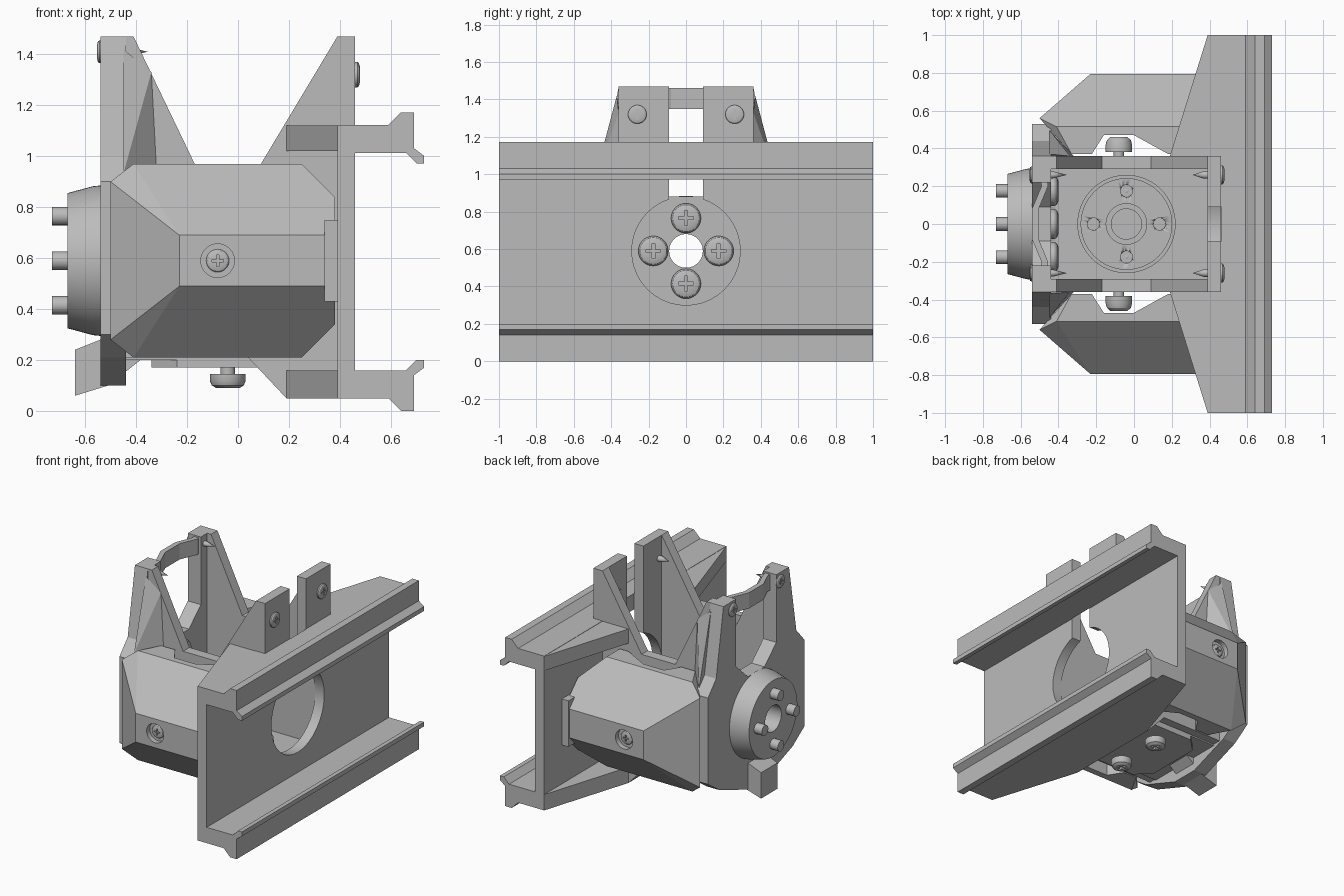
import bpy, bmesh
from math import radians, cos, sin, pi
from mathutils import Vector

cube = bpy.data.objects.get("Cube")
if cube:
    bpy.data.objects.remove(cube, do_unlink=True)

grey = bpy.data.materials.new("plain grey")
grey.use_nodes = True
COLOUR = (0.5, 0.5, 0.5, 1)
grey.diffuse_color = COLOUR
grey.node_tree.nodes["Principled BSDF"].inputs["Base Color"].default_value = COLOUR


def finish(name, bm):
    bmesh.ops.recalc_face_normals(bm, faces=bm.faces)
    mesh = bpy.data.meshes.new(name)
    bm.to_mesh(mesh)
    bm.free()
    mesh.materials.append(grey)
    ob = bpy.data.objects.new(name, mesh)
    bpy.context.collection.objects.link(ob)
    return ob


def activate(ob):
    for other in bpy.context.selected_objects:
        other.select_set(False)
    ob.select_set(True)
    bpy.context.view_layer.objects.active = ob


def prism(name, points, axis, a, b):
    """Extrude a 2D outline along an axis from a to b."""
    place = {"x": lambda p, d: (d, p[0], p[1]),
             "y": lambda p, d: (p[0], d, p[1]),
             "z": lambda p, d: (p[0], p[1], d)}[axis]
    bm = bmesh.new()
    face = bm.faces.new([bm.verts.new(place(p, a)) for p in points])
    out = bmesh.ops.extrude_face_region(bm, geom=[face])
    shift = Vector(place((0, 0), b - a))
    bmesh.ops.translate(bm, vec=shift, verts=[v for v in out["geom"] if isinstance(v, bmesh.types.BMVert)])
    return finish(name, bm)


def box(name, x, y, z):
    return prism(name, [(x[0], y[0]), (x[1], y[0]), (x[1], y[1]), (x[0], y[1])], "z", *z)


def hull(name, points):
    bm = bmesh.new()
    for p in points:
        bm.verts.new(p)
    bmesh.ops.convex_hull(bm, input=bm.verts)
    bmesh.ops.dissolve_limit(bm, angle_limit=radians(1), verts=bm.verts, edges=bm.edges)
    return finish(name, bm)


def lathe(name, profile, loc, direction, steps=40):
    """Revolve (radius, height) points around a direction."""
    bm = bmesh.new()
    verts = [bm.verts.new((r, 0, h)) for r, h in profile]
    edges = [bm.edges.new(pair) for pair in zip(verts, verts[1:])]
    bmesh.ops.spin(bm, geom=verts + edges, cent=(0, 0, 0), axis=(0, 0, 1),
                   angle=2 * pi, steps=steps)
    bmesh.ops.remove_doubles(bm, verts=bm.verts, dist=0.0001)
    turn = Vector(direction).to_track_quat("Z", "Y").to_matrix()
    bmesh.ops.transform(bm, matrix=turn.to_4x4(), verts=bm.verts)
    bmesh.ops.translate(bm, vec=loc, verts=bm.verts)
    ob = finish(name, bm)
    activate(ob)
    bpy.ops.object.shade_smooth_by_angle(angle=radians(30))
    return ob


def rod(name, loc, direction, r, length):
    return lathe(name, [(0, 0), (r, 0), (r, length), (0, length)], loc, direction)


def cut(ob, cutter):
    mod = ob.modifiers.new("cut", "BOOLEAN")
    mod.operation, mod.solver, mod.object = "DIFFERENCE", "EXACT", cutter
    activate(ob)
    bpy.ops.object.modifier_apply(modifier=mod.name)
    bpy.data.objects.remove(cutter, do_unlink=True)


def screw(name, loc, direction, r, h, shank):
    """Rounded head with a cross slot and a pointed shank behind it."""
    s = 0.4 * r
    ob = lathe(name, [(0, -shank), (s, -shank * 0.6), (s, 0), (r, 0), (r, h * 0.5),
                      (r * 0.9, h * 0.8), (r * 0.65, h), (0, h)], loc, direction, 28)
    d = Vector(direction)
    top = Vector(loc) + d * h
    sides = [Vector(v) for v in ((1, 0, 0), (0, 1, 0), (0, 0, 1)) if abs(d.dot(Vector(v))) < 0.5]
    for u, v in (sides, sides[::-1]):
        half = u * r * 0.5 + v * r * 0.1 + d * h * 0.4
        half = Vector(map(abs, half))
        lo, hi = top - half, top + half
        cut(ob, box("slot_cutter", *zip(lo, hi)))
    return ob


MID = 0.59      # height of the main axis
SIDES = ((1, "left"), (-1, "right"))

# Double-lipped rail with round opening and slot
half = [(0.39, 0.05), (0.59, 0.05), (0.64, 0), (0.69, 0), (0.69, 0.14), (0.73, 0.17),
        (0.73, 0.2), (0.7, 0.2), (0.66, 0.16), (0.46, 0.16)]
rail = prism("rail", half + [(x, 1.172 - z) for x, z in reversed(half)], "y", -1, 1)
cut(rail, rod("hole_cutter", (0.3, 0, MID), (1, 0, 0), 0.29, 0.2))
cut(rail, box("slot_cutter", (0.3, 0.462), (-0.09, 0.09), (MID, 1.3)))

# Tapered lower shelf behind the rail
prism("lower_shelf", [(0.4, -1), (0.4, 1), (0.39, 1), (0.19, 0.36), (0.19, -0.36), (0.39, -1)],
      "z", 0.05, 0.16)

# Floor with disc
floor = box("floor", (-0.45, 0.4), (-0.3, 0.3), (0.2, 0.23))
prism("under_plate", [(-0.34, -0.2), (-0.24, -0.3), (0.15, -0.3), (0.25, -0.2),
                      (0.25, 0.2), (0.15, 0.3), (-0.24, 0.3), (-0.34, 0.2)], "z", 0.17, 0.21)
disc = lathe("floor_disc", [(0, 0.01), (0.08, 0.01), (0.08, 0.03), (0.11, 0.03), (0.11, 0.02),
                            (0.24, 0.02), (0.24, 0.03), (0.26, 0.03), (0.26, 0), (0, 0)],
             (-0.04, 0, 0.225), (0, 0, 1), 64)
for i in range(4):
    a = i * pi / 2
    cut(disc, rod("hole_cutter", (-0.04 + 0.175 * cos(a), 0.175 * sin(a), 0.23), (0, 0, 1), 0.032, 0.1))

# End plate with two horns
half = [(0.1, 0.1), (0.4, 0.21), (0.53, 0.3), (0.53, 0.9), (0.44, 1.0), (0.36, 1.47),
        (0.22, 1.47), (0.22, 1.0), (0.09, 0.88)]
end_plate = prism("end_plate", half + [(-y, z) for y, z in reversed(half)], "x", -0.54, -0.44)
cut(end_plate, rod("hole_cutter", (-0.6, 0, MID), (1, 0, 0), 0.09, 0.3))

# Round boss with bore and four pins
lathe("boss", [(0.09, 0), (0.295, 0), (0.292, 0.03), (0.265, 0.13), (0.09, 0.13), (0.09, 0)],
      (-0.54, 0, MID), (-1, 0, 0), 64)
for i in range(4):
    a = i * pi / 2
    y, z = 0.175 * cos(a), MID + 0.175 * sin(a)
    rod("boss_pin", (-0.66, y, z), (-1, 0, 0), 0.036, 0.07)
    screw("boss_screw", (-0.44, y, z), (1, 0, 0), 0.08, 0.04, 0.05)

# Foot under the end plate
prism("foot", [(-0.64, 0.06), (-0.64, 0.24), (-0.54, 0.28), (-0.37, 0.21), (-0.51, 0.1)],
      "y", -0.09, 0.09)

# Bent bridge between the horns
path = [(-0.5, 0.3), (-0.49, 0.2), (-0.54, 0.08), (-0.54, -0.08), (-0.49, -0.2), (-0.5, -0.3)]
prism("horn_bridge", path + [(x + 0.035, y) for x, y in reversed(path)], "z", 1.35, 1.46)

for s, side in SIDES:
    # Side wall with its gussets
    prism(side + "_wall", [(-0.54, 1.47), (-0.41, 1.47), (-0.17, 0.97), (0.09, 0.97), (0.39, 1.47),
                           (0.46, 1.47), (0.46, 0.05), (0.19, 0.05), (0.04, 0.21), (-0.54, 0.21)],
          "y", s * 0.29, s * 0.36)
    hull(side + "_horn_web", [(-0.45, s * 0.37, 1.42), (-0.34, s * 0.36, 1.33), (-0.32, s * 0.36, 0.95),
                              (-0.45, s * 0.44, 1.0), (-0.45, s * 0.5, 0.93), (-0.45, s * 0.3, 0.95)])
    # Upper shelf and rail post
    prism(side + "_upper_shelf", [(0.4, s), (0.39, s), (0.19, s * 0.36), (0.19, s * 0.3), (0.4, s * 0.3)],
          "z", 1.02, 1.12)
    box(side + "_post", (0.39, 0.46), (s * 0.09, s * 0.36), (1.1, 1.47))

    # Faceted side pod
    pts = []
    for k in (1, -1):
        pts += [(x, s * y, MID + k * h) for x, y, h in (
            (-0.23, 0.795, 0.1), (0.38, 0.795, 0.1), (-0.5, 0.56, 0.31), (-0.41, 0.515, 0.38),
            (0.25, 0.515, 0.38), (0.38, 0.645, 0.25), (0.38, 0.37, 0.25), (0.25, 0.37, 0.38),
            (-0.33, 0.37, 0.38))]
    pod = hull(side + "_pod", pts)
    cut(pod, prism("notch_cutter", [(-0.23, s * 0.36), (-0.16, s * 0.47), (0, s * 0.47),
                                    (0.2, s * 0.36)], "z", 0, 1.2))
    cut(pod, rod("recess_cutter", (-0.08, s * 0.76, MID), (0, s, 0), 0.066, 0.1))
    screw(side + "_pod_screw", (-0.08, s * 0.755, MID), (0, s, 0), 0.045, 0.02, 0.05)
    screw(side + "_inner_screw", (-0.08, s * 0.38, MID), (0, s, 0), 0.07, 0.08, 0.05)
    box(side + "_pod_tab", (0.34, 0.395), (s * 0.4, s * 0.805), (0.43, 0.75))

    # Fasteners
    screw(side + "_floor_screw", (-0.04, s * 0.175, 0.145), (0, 0, -1), 0.07, 0.055, -0.0 + 0.1)
    screw(side + "_post_screw", (0.46, s * 0.26, 1.32), (1, 0, 0), 0.05, 0.018, 0.15)
    screw(side + "_horn_screw", (-0.535, s * 0.26, 1.41), (-1, 0, 0), 0.045, 0.018, 0.18)
